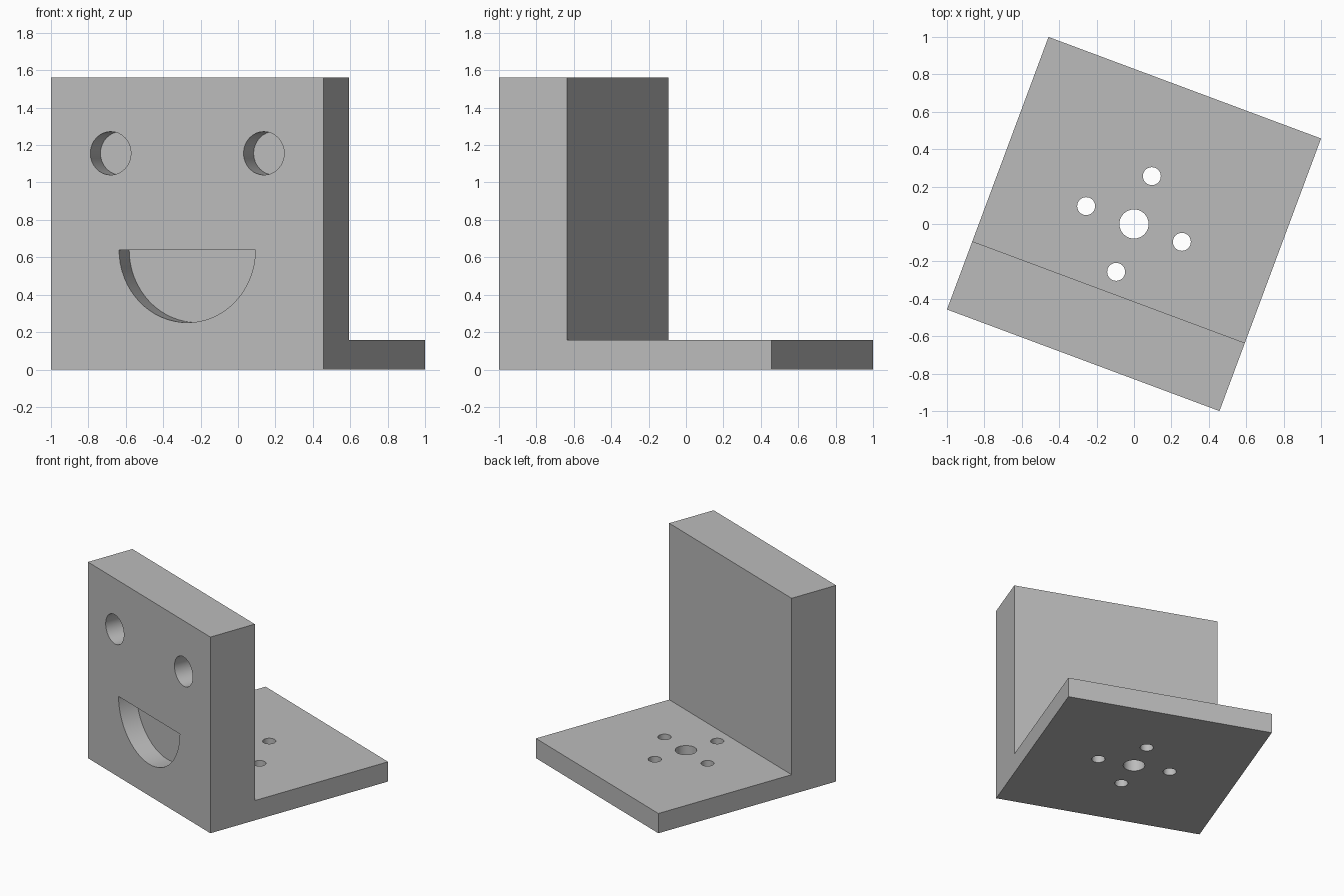
import bpy
import bmesh
from math import atan2, cos, sin, pi, radians
from mathutils import Matrix, Vector

cube = bpy.data.objects.get("Cube")
if cube:
    bpy.data.objects.remove(cube, do_unlink=True)

SIDE = 1.555            # square footprint
HALF = SIDE / 2
HEIGHT = 1.56
BASE = 0.157            # base plate thickness
WALL = 0.389            # upright thickness
RECESS = 0.155          # depth of the face pockets
TURN = Matrix.Rotation(-atan2(0.543, 1.457), 4, "Z")

grey = bpy.data.materials.new("plain grey")
grey.use_nodes = True
grey.diffuse_color = (0.5, 0.5, 0.5, 1)
grey.node_tree.nodes["Principled BSDF"].inputs["Base Color"].default_value = (0.5, 0.5, 0.5, 1)


def prism(name, outline, direction):
    """Extrude a closed outline of points along a direction, then turn it."""
    bm = bmesh.new()
    face = bm.faces.new([bm.verts.new(p) for p in outline])
    moved = bmesh.ops.extrude_face_region(bm, geom=[face])["geom"]
    bmesh.ops.translate(bm, vec=Vector(direction),
                        verts=[v for v in moved if isinstance(v, bmesh.types.BMVert)])
    bmesh.ops.recalc_face_normals(bm, faces=bm.faces)
    bm.transform(TURN)
    mesh = bpy.data.meshes.new(name)
    bm.to_mesh(mesh)
    bm.free()
    mesh.materials.append(grey)
    obj = bpy.data.objects.new(name, mesh)
    bpy.context.collection.objects.link(obj)
    return obj


def arc(radius, start, sweep, count):
    return [(radius * cos(start + sweep * i / count),
             radius * sin(start + sweep * i / count)) for i in range(count)]


def face_pocket(name, x, z, outline):
    """Cutter sunk into the front of the upright."""
    start = -HALF - 0.1
    return prism(name, [(x + a, start, z + b) for a, b in outline], (0, RECESS + 0.1, 0))


def base_hole(name, x, y, radius):
    """Cutter running right through the base plate."""
    return prism(name, [(x + a, y + b, -0.1) for a, b in arc(radius, 0, 2 * pi, 32)],
                 (0, 0, BASE + 0.2))


# L-shaped bracket: thick upright on a thin base plate
front, back = -HALF, -HALF + WALL
profile = [(front, 0), (HALF, 0), (HALF, BASE), (back, BASE), (back, HEIGHT), (front, HEIGHT)]
bracket = prism("face_bracket", [(-HALF, y, z) for y, z in profile], (SIDE, 0, 0))

# Eyes and half-round mouth
cutters = [face_pocket("eye_cutter", side * 0.437, 1.156, arc(0.116, 0, 2 * pi, 32))
           for side in (-1, 1)]
mouth = arc(0.389, pi, pi, 32) + [(0.389, 0)]
cutters.append(face_pocket("mouth_cutter", 0, 0.64, mouth))

# Centre hole and four screw holes
cutters.append(base_hole("centre_hole_cutter", 0, 0, 0.078))
for x, y in arc(0.273, 0, 2 * pi, 4):
    cutters.append(base_hole("screw_hole_cutter", x, y, 0.048))

bpy.ops.object.select_all(action="DESELECT")
bpy.context.view_layer.objects.active = bracket
bracket.select_set(True)
for cutter in cutters:
    cutter.hide_render = True
    cut = bracket.modifiers.new("cut", "BOOLEAN")
    cut.operation = "DIFFERENCE"
    cut.solver = "EXACT"
    cut.object = cutter
    bpy.ops.object.modifier_apply(modifier=cut.name)
    bpy.data.objects.remove(cutter, do_unlink=True)

bpy.ops.object.shade_smooth_by_angle(angle=radians(30))
